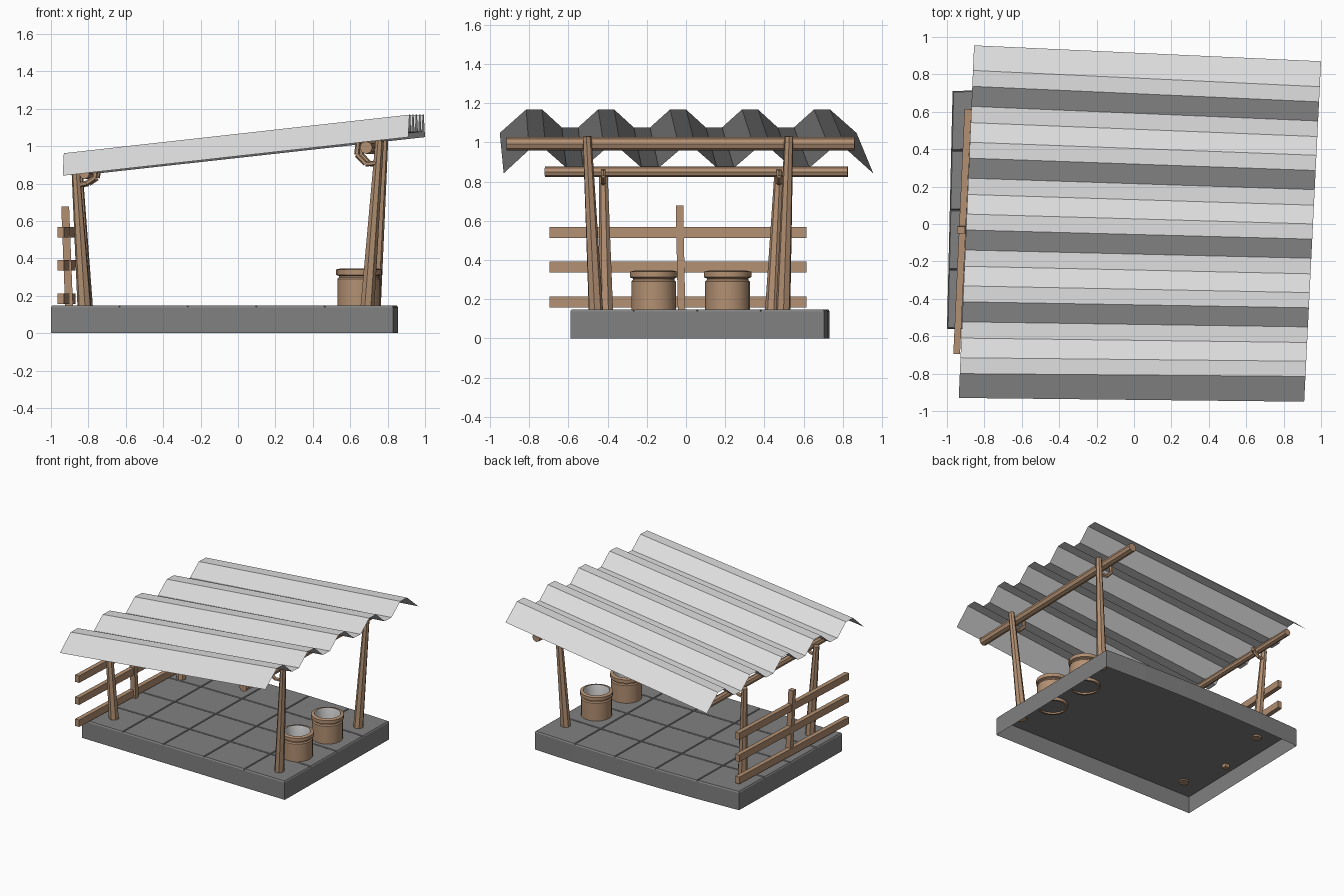
import bpy, bmesh, math
from mathutils import Vector

if "Cube" in bpy.data.objects:
    bpy.data.objects.remove(bpy.data.objects["Cube"])


def material(name, rgb):
    m = bpy.data.materials.new(name)
    m.diffuse_color = (*rgb, 1)
    m.use_nodes = True
    m.node_tree.nodes["Principled BSDF"].inputs["Base Color"].default_value = m.diffuse_color
    return m


STONE = material("grey stone", (0.22, 0.22, 0.22))
METAL = material("pale sheet metal", (0.72, 0.72, 0.72))
WOOD = material("brown wood", (0.45, 0.28, 0.17))


def finish(name, bm, *mats):
    bmesh.ops.recalc_face_normals(bm, faces=bm.faces)
    me = bpy.data.meshes.new(name)
    bm.to_mesh(me)
    bm.free()
    for m in mats:
        me.materials.append(m)
    ob = bpy.data.objects.new(name, me)
    bpy.context.collection.objects.link(ob)
    return ob


def log(bm, a, b, r0, r1, sides):
    """Tapered pole from a to b."""
    a, b = Vector(a), Vector(b)
    d = b - a
    mat = d.to_track_quat('Z', 'Y').to_matrix().to_4x4()
    mat.translation = (a + b) / 2
    bmesh.ops.create_cone(bm, cap_ends=True, segments=sides, radius1=r0,
                          radius2=r1, depth=d.length, matrix=mat)


def slab(bm, a, b, sx, sy, sz):
    """Box of the given section whose axis runs from a to b (sheared, not turned)."""
    a, b = Vector(a), Vector(b)
    along_y = abs(b.y - a.y) > abs(b.z - a.z)
    offs = [(sx * i, 0 if along_y else sy * j, sz * j if along_y else 0)
            for i, j in ((-1, -1), (1, -1), (1, 1), (-1, 1))]
    ends = [[bm.verts.new(p + Vector(o)) for o in offs] for p in (a, b)]
    for e in ends:
        bm.faces.new(e)
    for i in range(4):
        k = (i + 1) % 4
        bm.faces.new((ends[0][i], ends[0][k], ends[1][k], ends[1][i]))


# ---- stone floor: slightly skewed outline with a bowed back edge, open below
NX, NY = 5, 4
FL, FR, BR, BL = (Vector(c) for c in ((-1, -.56), (.83, -.59), (.855, .705), (-.97, .71)))


def floor_pt(u, v, z):
    p = FL.lerp(FR, u).lerp(BL.lerp(BR, u), v)
    return (p.x, p.y + .025 * 4 * u * (1 - u) * v, z)


bm = bmesh.new()
outline = ([(i / NX, 0) for i in range(NX)] + [(1, 0)]
           + [(1 - i / NX, 1) for i in range(NX + 1)])
low = [bm.verts.new(floor_pt(u, v, 0)) for u, v in outline]
top = [bm.verts.new(floor_pt(u, v, .138)) for u, v in outline]
for i in range(len(low)):
    k = (i + 1) % len(low)
    bm.faces.new((low[i], low[k], top[k], top[i]))
bm.faces.new(top)
finish("floor_base", bm, STONE)

# ---- floor tiles with chamfered edges
bm = bmesh.new()
for i in range(NX):
    for j in range(NY):
        rings = []
        for z, g in ((.138, .0), (.148, .006)):
            u0, u1 = i / NX + g / 1.85, (i + 1) / NX - g / 1.85
            v0, v1 = j / NY + g / 1.3, (j + 1) / NY - g / 1.3
            rings.append([bm.verts.new(floor_pt(u, v, z)) for u, v in
                          ((u0, v0), (u1, v0), (u1, v1), (u0, v1))])
        bm.faces.new(rings[1])
        for a in range(4):
            b = (a + 1) % 4
            bm.faces.new((rings[0][a], rings[0][b], rings[1][b], rings[1][a]))
finish("floor_tiles", bm, STONE)

# ---- corrugated roof sheet: the same profile at both ends, joined


def roof_profile(first, pitch, y_front, y_back, ridge):
    pts = [(y_front, ridge - .12)]
    k = pitch / .384
    for n in range(5):
        y = first + n * pitch
        pts += [(y, ridge), (y + .085 * k, ridge)]
        if n < 4:
            pts += [(y + .19 * k, ridge - .092), (y + .277 * k, ridge - .092)]
    return pts + [(y_back, ridge - .12)]


bm = bmesh.new()
ends = []
for prof, x_front, x_back in (
        (roof_profile(-.80, .384, -.93, .955, .962), -.937, -.855),
        (roof_profile(-.815, .367, -.95, .87, 1.168), .91, 1.0)):
    y0, y1 = prof[0][0], prof[-1][0]
    ends.append([bm.verts.new((x_front + (x_back - x_front) * (y - y0) / (y1 - y0), y, z))
                 for y, z in prof])
for i in range(len(ends[0]) - 1):
    bm.faces.new((ends[0][i], ends[1][i], ends[1][i + 1], ends[0][i + 1]))
finish("corrugated_roof", bm, METAL)

# ---- leaning posts, each with a bent bracket cradling its beam
posts = {
    "front_right": ((.69, -.46), (.757, -.505), 1.03, 1),
    "back_right": ((.725, .495), (.78, .525), 1.03, 1),
    "front_left": ((-.82, -.407), (-.867, -.422), .865, 0),
    "back_left": ((-.812, .44), (-.853, .475), .865, 0),
}
for name, (foot, head, h, right) in posts.items():
    bm = bmesh.new()
    log(bm, (*foot, .125), (*head, h), .038, .023, 7)
    finish(name + "_post", bm, WOOD)
    bm = bmesh.new()
    path = ((0, -.12), (-.075, -.125), (-.122, -.075), (-.115, -.01)) if right else \
           ((0, -.075), (.055, -.065), (.10, -.035), (.105, -.005))
    pts = [(head[0] + dx, head[1], h + dz) for dx, dz in path]
    for a, b in zip(pts, pts[1:]):
        log(bm, a, b, .014, .014, 6)
    finish(name + "_bracket", bm, WOOD)

# ---- beams under the roof
for name, a, b, r in (
        ("right_beam", (.685, -.915, .992), (.735, .86, .992), .034),
        ("left_beam", (-.822, -.72, .85), (-.785, .825, .85), .027)):
    bm = bmesh.new()
    log(bm, a, b, r, r, 8)
    finish(name, bm, WOOD)

# ---- fence on the left
for n, z in enumerate((.185, .363, .54)):
    bm = bmesh.new()
    slab(bm, (-.948, -.695, z), (-.888, .615, z), .018, 0, .028)
    finish("fence_rail_%d" % (n + 1), bm, WOOD)
bm = bmesh.new()
slab(bm, (-.902, -.022, .11), (-.924, -.033, .677), .021, .019, 0)
finish("fence_post", bm, WOOD)

# ---- two open tubs: turned wooden shell with a grey lining
PROFILE = [(.114, .115), (.114, .29), (.106, .298), (.106, .306), (.121, .312),
           (.121, .34), (.096, .346), (.09, .30), (.09, .20), (0, .20)]
SIDES = 20
for name, cx, cy in (("front_tub", .645, -.165), ("back_tub", .65, .212)):
    bm = bmesh.new()
    rings = []
    for r, z in [(.098, .115)] + PROFILE[:-1]:
        rings.append([bm.verts.new((cx + r * math.cos(t * math.tau / SIDES),
                                    cy + r * math.sin(t * math.tau / SIDES), z))
                      for t in range(SIDES)])
    for n, (p, q) in enumerate(zip(rings, rings[1:])):
        for t in range(SIDES):
            k = (t + 1) % SIDES
            f = bm.faces.new((p[t], p[k], q[k], q[t]))
            f.material_index = 1 if n >= 7 else 0
    bm.faces.new(rings[-1]).material_index = 1
    ob = finish(name, bm, WOOD, METAL)
    bpy.ops.object.select_all(action='DESELECT')
    ob.select_set(True)
    bpy.context.view_layer.objects.active = ob
    bpy.ops.object.shade_smooth_by_angle(angle=math.radians(35))
